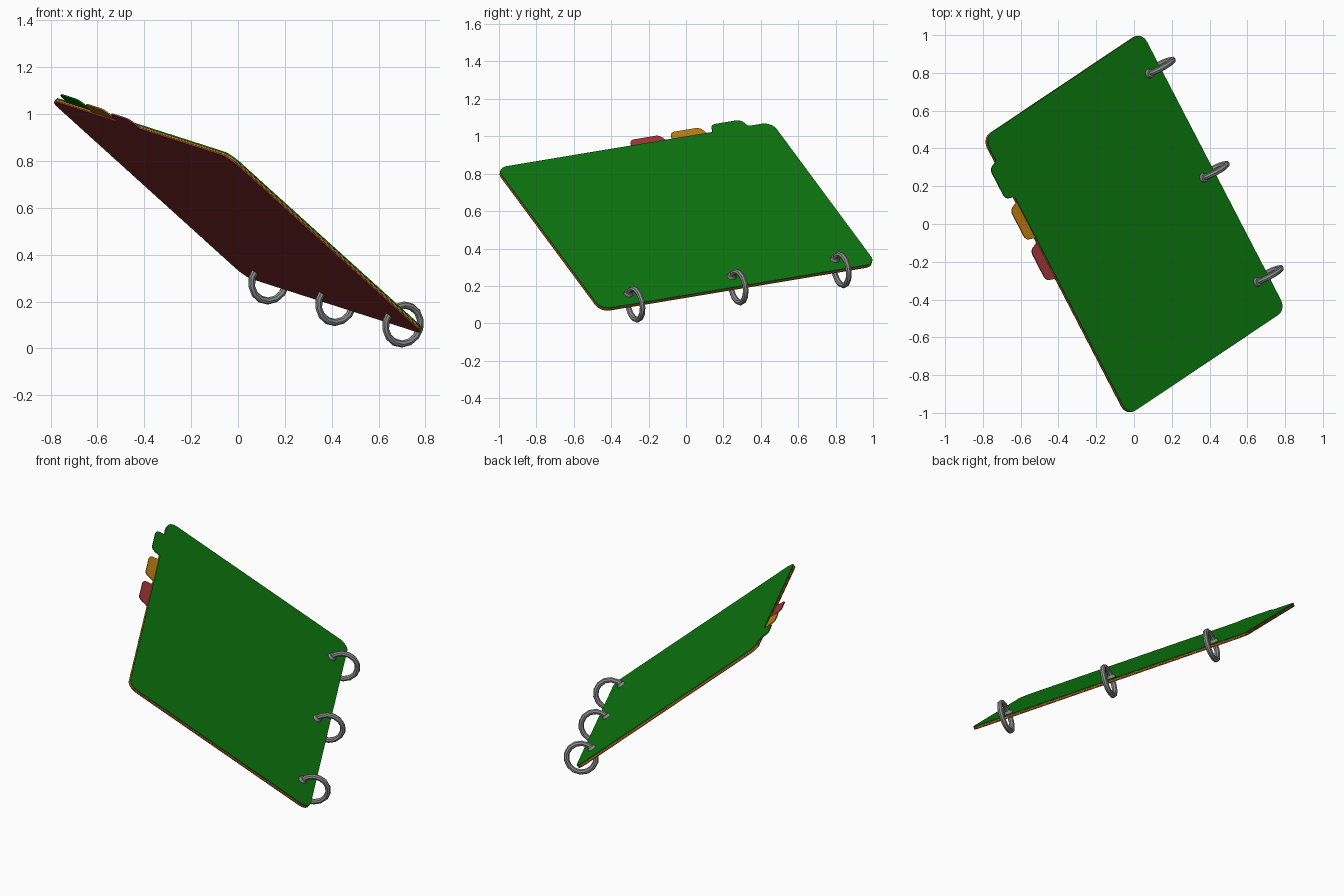
import bpy, bmesh, math
from mathutils import Matrix, Vector

if "Cube" in bpy.data.objects:
    bpy.data.objects.remove(bpy.data.objects["Cube"])

# Tilted frame: U along the binding, V towards the binding, N out of the cover
U = Vector((0.763, -1.471, -0.245)).normalized()
V = Vector((0.833, 0.565, -0.755))
V = (V - U * V.dot(U)).normalized()
N = U.cross(V)
FRAME = Matrix.Translation((0, 0, 0.568)) @ Matrix((U, V, N)).transposed().to_4x4()
HALF_L, HALF_W = 0.8375, 0.629
SHEET, PITCH = 0.006, 0.0068


def material(name, rgb):
    m = bpy.data.materials.new(name)
    m.diffuse_color = (*rgb, 1)
    m.use_nodes = True
    m.node_tree.nodes["Principled BSDF"].inputs["Base Color"].default_value = m.diffuse_color
    return m


GREEN = material("green", (0.004, 0.195, 0.005))
ORANGE = material("orange", (0.58, 0.23, 0.007))
RED = material("red", (0.40, 0.042, 0.048))
STEEL = material("steel grey", (0.27, 0.27, 0.27))


def add_object(name, bm, mat, matrix, smooth=False):
    bmesh.ops.recalc_face_normals(bm, faces=bm.faces)
    me = bpy.data.meshes.new(name)
    bm.to_mesh(me)
    bm.free()
    me.materials.append(mat)
    ob = bpy.data.objects.new(name, me)
    bpy.context.collection.objects.link(ob)
    ob.matrix_world = matrix
    if smooth:
        bpy.ops.object.select_all(action='DESELECT')
        ob.select_set(True)
        bpy.context.view_layer.objects.active = ob
        bpy.ops.object.shade_smooth_by_angle(angle=math.radians(40))
    return ob


def fillet(corners, steps=6):
    """Round each (x, y, radius) corner of a closed outline."""
    out = []
    for i, (x, y, r) in enumerate(corners):
        p = Vector((x, y))
        a = (Vector(corners[i - 1][:2]) - p).normalized()
        b = (Vector(corners[(i + 1) % len(corners)][:2]) - p).normalized()
        half = a.angle(b) / 2
        centre = p + (a + b).normalized() * (r / math.sin(half))
        d = r / math.tan(half)
        start, end = p + a * d - centre, p + b * d - centre
        sweep = start.angle_signed(end)
        for k in range(steps + 1):
            # angle_signed is clockwise-positive
            out.append(centre + Matrix.Rotation(-sweep * k / steps, 2) @ start)
    return out


def sheet(name, mat, tab, height):
    """Rounded divider sheet with one index tab on the outer edge."""
    L, W = HALF_L, HALF_W
    outline = fillet([
        (L, -W, 0.06), (L, W, 0.06), (-L, W, 0.06), (-L, -W, 0.06),
        (tab - 0.108, -W, 0.012), (tab - 0.090, -W - 0.06, 0.035),
        (tab + 0.090, -W - 0.06, 0.035), (tab + 0.108, -W, 0.012)])
    bm = bmesh.new()
    face = bm.faces.new([bm.verts.new((p.x, p.y, height - SHEET / 2)) for p in outline])
    ext = bmesh.ops.extrude_face_region(bm, geom=[face])
    bmesh.ops.translate(bm, vec=(0, 0, SHEET),
                        verts=[g for g in ext["geom"] if isinstance(g, bmesh.types.BMVert)])
    add_object(name, bm, mat, FRAME)


def ring(name, a, major=0.084, minor=0.0155, nu=14, nv=8):
    """Binding ring standing across the edge."""
    bm = bmesh.new()
    loops = []
    for i in range(nu):
        t = 2 * math.pi * i / nu
        loop = []
        for j in range(nv):
            s = 2 * math.pi * j / nv
            r = major + minor * math.cos(s)
            loop.append(bm.verts.new((minor * math.sin(s), r * math.cos(t), r * math.sin(t))))
        loops.append(loop)
    for i in range(nu):
        p, q = loops[i], loops[(i + 1) % nu]
        for j in range(nv):
            k = (j + 1) % nv
            bm.faces.new((p[j], p[k], q[k], q[j]))
    add_object(name, bm, STEEL, FRAME @ Matrix.Translation((a, 0.627, 0.003)), True)


def collar(name, a):
    """Small clasp where the ring enters the cover."""
    bm = bmesh.new()
    bmesh.ops.create_cone(bm, cap_ends=True, segments=10, radius1=0.026,
                          radius2=0.022, depth=0.016)
    add_object(name, bm, STEEL, FRAME @ Matrix.Translation((a, 0.545, 0.018)), True)


# Stacked dividers, top to bottom
sheet("green_divider", GREEN, -0.588, PITCH)
sheet("orange_divider", ORANGE, -0.342, 0)
sheet("red_divider", RED, -0.098, -PITCH)

# Three binding rings
for n, pos in enumerate((-0.628, 0, 0.628), 1):
    ring(f"binding_ring_{n}", pos)
    collar(f"ring_clasp_{n}", pos)
